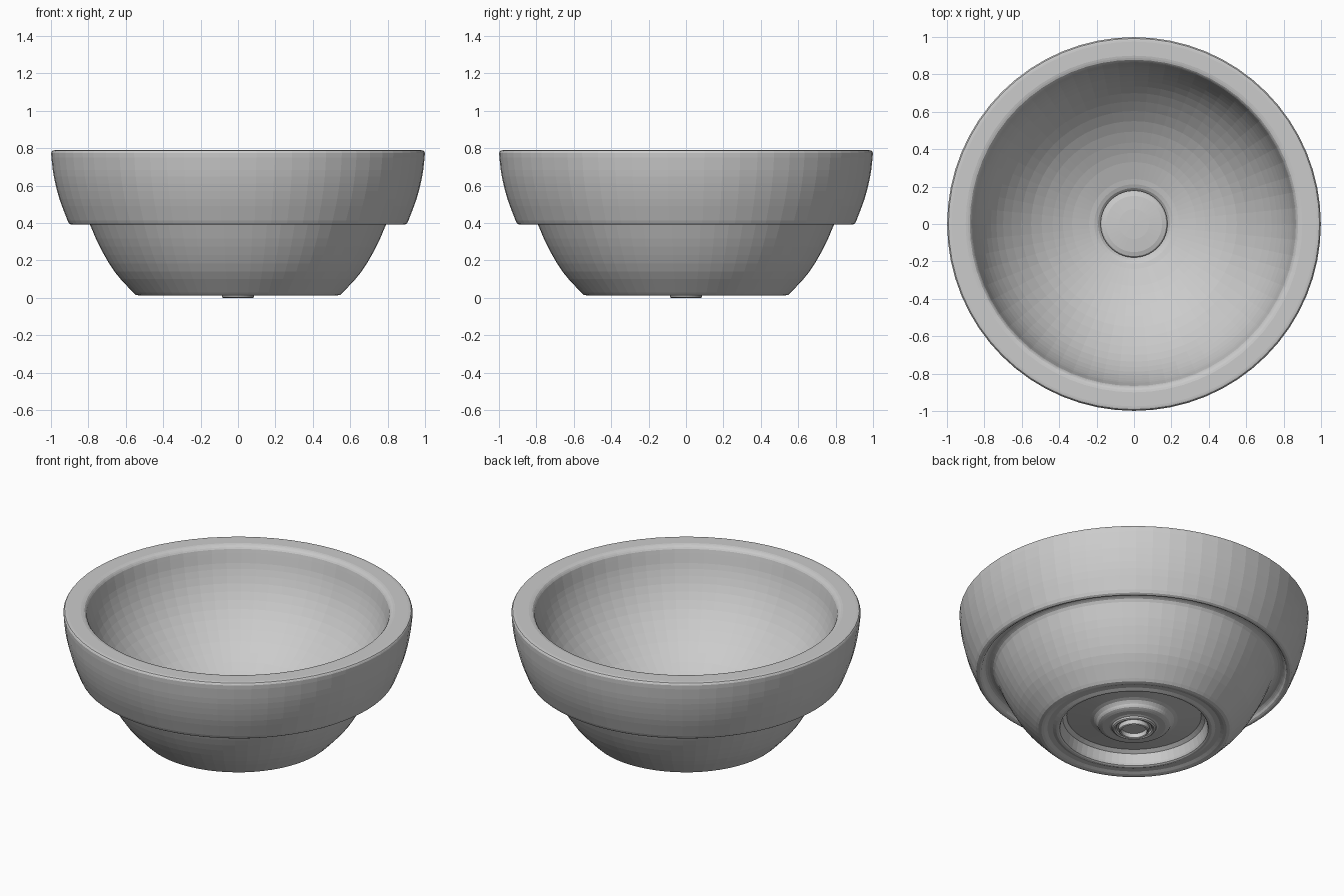
import bpy, bmesh, math
from mathutils import Vector

SIDES = 64


def curve(points, steps=3):
    """Catmull-Rom curve through (radius, z) points."""
    p = [Vector(q) for q in points]
    p = [2 * p[0] - p[1]] + p + [2 * p[-1] - p[-2]]
    out = []
    for a, b, c, d in zip(p, p[1:], p[2:], p[3:]):
        for k in range(steps):
            t = k / steps
            out.append(0.5 * (2 * b + (c - a) * t + (2 * a - 5 * b + 4 * c - d) * t * t
                              + (3 * b - a - 3 * c + d) * t ** 3))
    return [tuple(v) for v in out] + [tuple(p[-2])]


def lathe(name, profile, closed=False):
    """Revolve a (radius, z) profile about z; radius 0 becomes a pole."""
    bm = bmesh.new()
    rings = []
    for r, z in profile:
        if r < 1e-6:
            rings.append([bm.verts.new((0, 0, z))] * SIDES)
        else:
            rings.append([bm.verts.new((r * math.cos(2 * math.pi * i / SIDES),
                                        r * math.sin(2 * math.pi * i / SIDES), z))
                          for i in range(SIDES)])
    pairs = list(zip(rings, rings[1:]))
    if closed:
        pairs.append((rings[-1], rings[0]))
    for a, b in pairs:
        for i in range(SIDES):
            j = (i + 1) % SIDES
            bm.faces.new(list(dict.fromkeys((a[i], a[j], b[j], b[i]))))
    bmesh.ops.recalc_face_normals(bm, faces=bm.faces)
    mesh = bpy.data.meshes.new(name)
    bm.to_mesh(mesh)
    bm.free()
    ob = bpy.data.objects.new(name, mesh)
    bpy.context.collection.objects.link(ob)
    return ob


# Basin: inner bowl, rim, outer wall, lip and groove, lower wall, foot, recess, housing
inner = curve([(0.24, 0.122), (0.38, 0.17), (0.55, 0.265), (0.70, 0.405),
               (0.79, 0.535), (0.84, 0.655), (0.861, 0.745)])
rim = curve([(0.866, 0.768), (0.878, 0.784), (0.90, 0.79)], 2) + \
    curve([(0.975, 0.79), (0.992, 0.787), (0.999, 0.775)], 2)
outer = curve([(0.998, 0.75), (0.985, 0.65), (0.955, 0.53), (0.912, 0.415)])
lip = [(0.903, 0.398), (0.893, 0.392), (0.882, 0.392), (0.872, 0.398)]
groove = curve([(0.866, 0.41), (0.85, 0.423), (0.825, 0.423), (0.806, 0.415)], 2)
lower = curve([(0.795, 0.40), (0.74, 0.275), (0.66, 0.14), (0.562, 0.03)])
foot = [(0.548, 0.017), (0.53, 0.013), (0.515, 0.016), (0.495, 0.024),
        (0.465, 0.024), (0.445, 0.016), (0.433, 0.017), (0.425, 0.022), (0.42, 0.035)]
recess = [(0.408, 0.09), (0.385, 0.106), (0.25, 0.085)]
housing = curve([(0.23, 0.078), (0.215, 0.062), (0.205, 0.045), (0.18, 0.035)], 2)
outlet = [(0.14, 0.035), (0.14, 0.07), (0.165, 0.07), (0.172, 0.08),
          (0.178, 0.095), (0.192, 0.108), (0.212, 0.116)]
lathe("basin", inner + rim + outer + lip + groove + lower + foot + recess
      + housing + outlet, closed=True)

# Domed drain cover sitting in the bowl's outlet
lathe("drain_cover", [(0, 0.132), (0.08, 0.130), (0.15, 0.124), (0.172, 0.117),
                      (0.179, 0.108), (0.179, 0.092), (0, 0.092)])

# Collar and short hollow pipe beneath
lathe("drain_outlet", [(0, 0.06), (0.14, 0.06), (0.14, 0.035), (0.128, 0.03),
                       (0.124, 0.02), (0.115, 0.015), (0.105, 0.02), (0.10, 0.03),
                       (0.088, 0.03), (0.086, 0.004), (0.08, 0.0), (0.074, 0.004),
                       (0.072, 0.03), (0, 0.03)])
